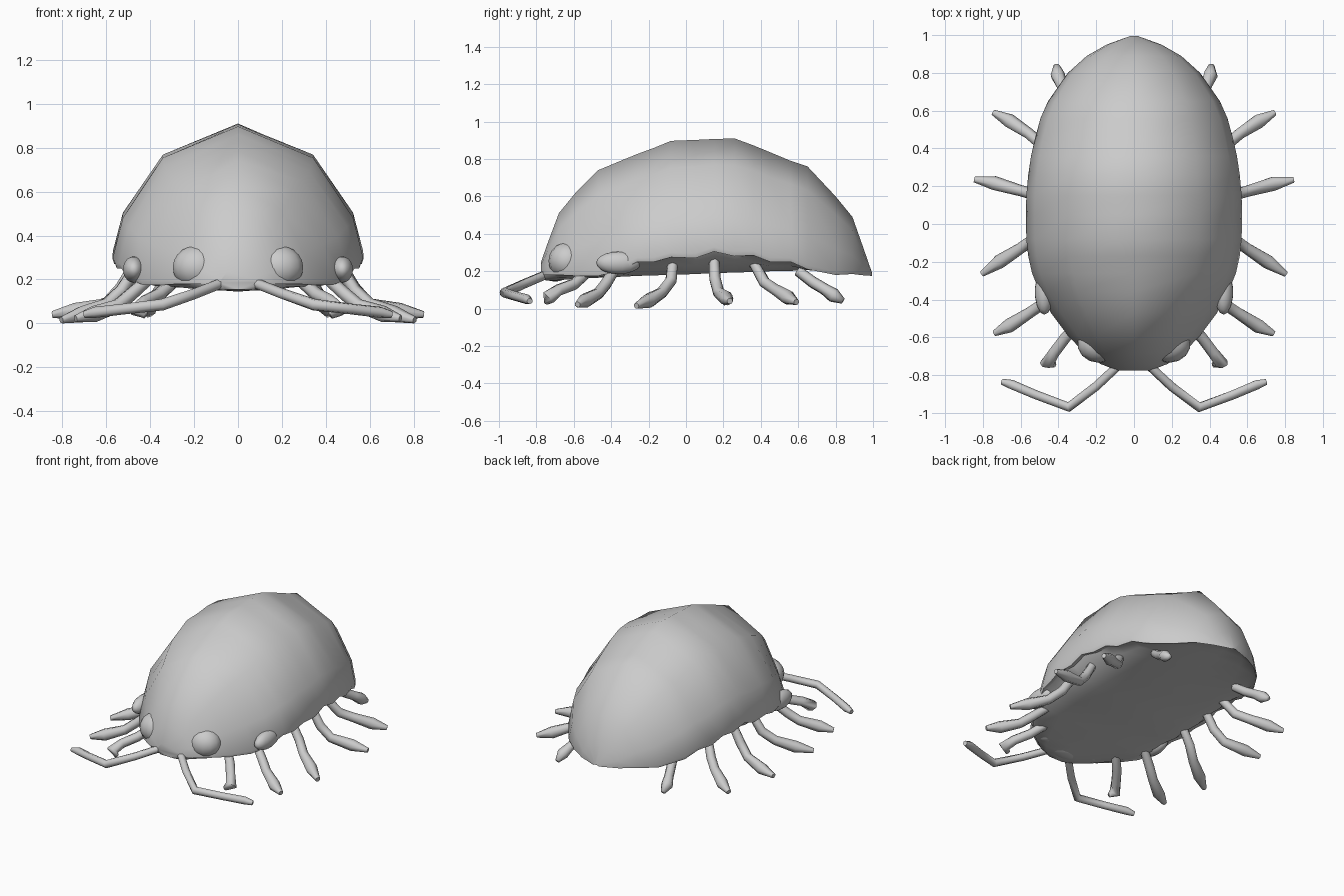
import bpy, bmesh, math
from mathutils import Vector

grey = bpy.data.materials.new("shell grey")
grey.diffuse_color = (0.6, 0.6, 0.6, 1)


def finish(name, bm, angle):
    bmesh.ops.recalc_face_normals(bm, faces=bm.faces)
    mesh = bpy.data.meshes.new(name)
    bm.to_mesh(mesh)
    bm.free()
    mesh.materials.append(grey)
    obj = bpy.data.objects.new(name, mesh)
    bpy.context.collection.objects.link(obj)
    bpy.ops.object.select_all(action='DESELECT')
    obj.select_set(True)
    bpy.context.view_layer.objects.active = obj
    bpy.ops.object.shade_smooth_by_angle(angle=math.radians(angle))
    return obj


def loft(name, rings, angle=75):
    """Skin a list of equal closed rings and cap both ends."""
    bm = bmesh.new()
    loops = [[bm.verts.new(p) for p in ring] for ring in rings]
    n = len(loops[0])
    for a, b in zip(loops, loops[1:]):
        for i in range(n):
            j = (i + 1) % n
            bm.faces.new((a[i], a[j], b[j], b[i]))
    bm.faces.new(loops[0])
    bm.faces.new(loops[-1])
    return finish(name, bm, angle)


def tube(name, points, radii, sides=7):
    """Tapered limb through a few joints."""
    pts = [Vector(p) for p in points]
    rings = []
    for i, p in enumerate(pts):
        t = (pts[min(i + 1, len(pts) - 1)] - pts[max(i - 1, 0)]).normalized()
        u = t.cross(Vector((0, 0, 1))).normalized()
        v = u.cross(t)
        rings.append([p + radii[i] * (math.cos(a) * u + math.sin(a) * v)
                      for a in (2 * math.pi * k / sides for k in range(sides))])
    return loft(name, rings)


# Domed shell: y, half width, rim height, top height, belly height
stations = [(-0.775, 0.09, 0.18, 0.25, 0.155), (-0.74, 0.18, 0.18, 0.35, 0.15),
            (-0.68, 0.265, 0.18, 0.51, 0.152), (-0.59, 0.35, 0.175, 0.62, 0.16),
            (-0.47, 0.44, 0.175, 0.74, 0.165), (-0.36, 0.50, 0.20, 0.786, 0.17),
            (-0.26, 0.54, 0.25, 0.827, 0.175), (-0.17, 0.56, 0.25, 0.86, 0.178),
            (-0.08, 0.57, 0.275, 0.897, 0.18), (0.05, 0.572, 0.27, 0.902, 0.185),
            (0.15, 0.57, 0.305, 0.907, 0.19), (0.26, 0.56, 0.28, 0.91, 0.193),
            (0.36, 0.545, 0.285, 0.873, 0.196), (0.45, 0.525, 0.25, 0.836, 0.2),
            (0.56, 0.495, 0.25, 0.79, 0.202), (0.65, 0.455, 0.21, 0.76, 0.206),
            (0.80, 0.35, 0.18, 0.60, 0.212), (0.89, 0.25, 0.185, 0.49, 0.215),
            (0.95, 0.145, 0.178, 0.32, 0.21), (0.995, 0.02, 0.175, 0.19, 0.18)]
rings = []
for y, w, rim, top, belly in stations:
    # The dome is less full towards the front
    slim = min(1, max(0, (-0.3 - y) / 0.3))
    section = [(0, 1), (0.60 - 0.03 * slim, 0.77 - 0.02 * slim),
               (0.92 - 0.07 * slim, 0.33), (1.0, 0.04), (0.985, 0.0)]
    half = [(w * fx, rim + (top - rim) * fz) for fx, fz in section]
    # Rolled lip and belly set slightly inside it
    half += [(w * 0.94, rim + 0.005), (w * 0.86, 0.55 * rim + 0.45 * belly),
             (w * 0.6, belly), (0, belly)]
    mirrored = [(-x, z) for x, z in half[-2:0:-1]]
    rings.append([(x, y, z) for x, z in half + mirrored])
loft("shell", rings, 55)


def blob(name, centre, size):
    bm = bmesh.new()
    bmesh.ops.create_uvsphere(bm, u_segments=14, v_segments=10, radius=1)
    for v in bm.verts:
        v.co = Vector(centre) + Vector(a * b for a, b in zip(v.co, size))
    finish(name, bm, 60)


# Front mouth plate
blob("mouth", (0, -0.70, 0.19), (0.15, 0.075, 0.045))

# Joints of each leg on the right side
legs = {
    "front_leg": [(0.28, -0.52, 0.20), (0.36, -0.60, 0.13), (0.42, -0.68, 0.10),
                  (0.46, -0.735, 0.06), (0.42, -0.745, 0.035)],
    "second_leg": [(0.40, -0.38, 0.21), (0.49, -0.43, 0.13), (0.55, -0.47, 0.08),
                   (0.66, -0.54, 0.042), (0.74, -0.58, 0.022)],
    "third_leg": [(0.46, -0.07, 0.26), (0.53, -0.08, 0.15), (0.60, -0.13, 0.085),
                  (0.71, -0.20, 0.042), (0.805, -0.265, 0.015)],
    "fourth_leg": [(0.46, 0.15, 0.28), (0.53, 0.155, 0.16), (0.60, 0.175, 0.085),
                   (0.74, 0.215, 0.055), (0.845, 0.235, 0.04)],
    "fifth_leg": [(0.42, 0.36, 0.25), (0.49, 0.42, 0.14), (0.56, 0.48, 0.10),
                  (0.66, 0.545, 0.06), (0.745, 0.59, 0.035)],
    "rear_leg": [(0.33, 0.60, 0.20), (0.36, 0.68, 0.14), (0.385, 0.74, 0.105),
                 (0.405, 0.79, 0.07), (0.41, 0.84, 0.04)],
}
antenna = [(0.06, -0.73, 0.19), (0.20, -0.86, 0.135), (0.345, -0.97, 0.085),
           (0.52, -0.905, 0.065), (0.65, -0.85, 0.05), (0.70, -0.835, 0.04)]

for side, s in (("right", 1), ("left", -1)):
    flip = lambda pts: [(s * x, y, z) for x, y, z in pts]
    # Cheeks sunk into the front of the shell
    blob("cheek_" + side, (s * 0.185, -0.635, 0.255), (0.115, 0.10, 0.10))
    # Small hind corner of the front collar
    blob("collar_corner_" + side, (s * 0.475, -0.36, 0.245), (0.05, 0.12, 0.06))
    for name, pts in legs.items():
        tube(name + "_" + side, flip(pts), [0.028, 0.031, 0.031, 0.039, 0.016])
    tube("antenna_" + side, flip(antenna), [0.024, 0.025, 0.027, 0.025, 0.026, 0.016])
